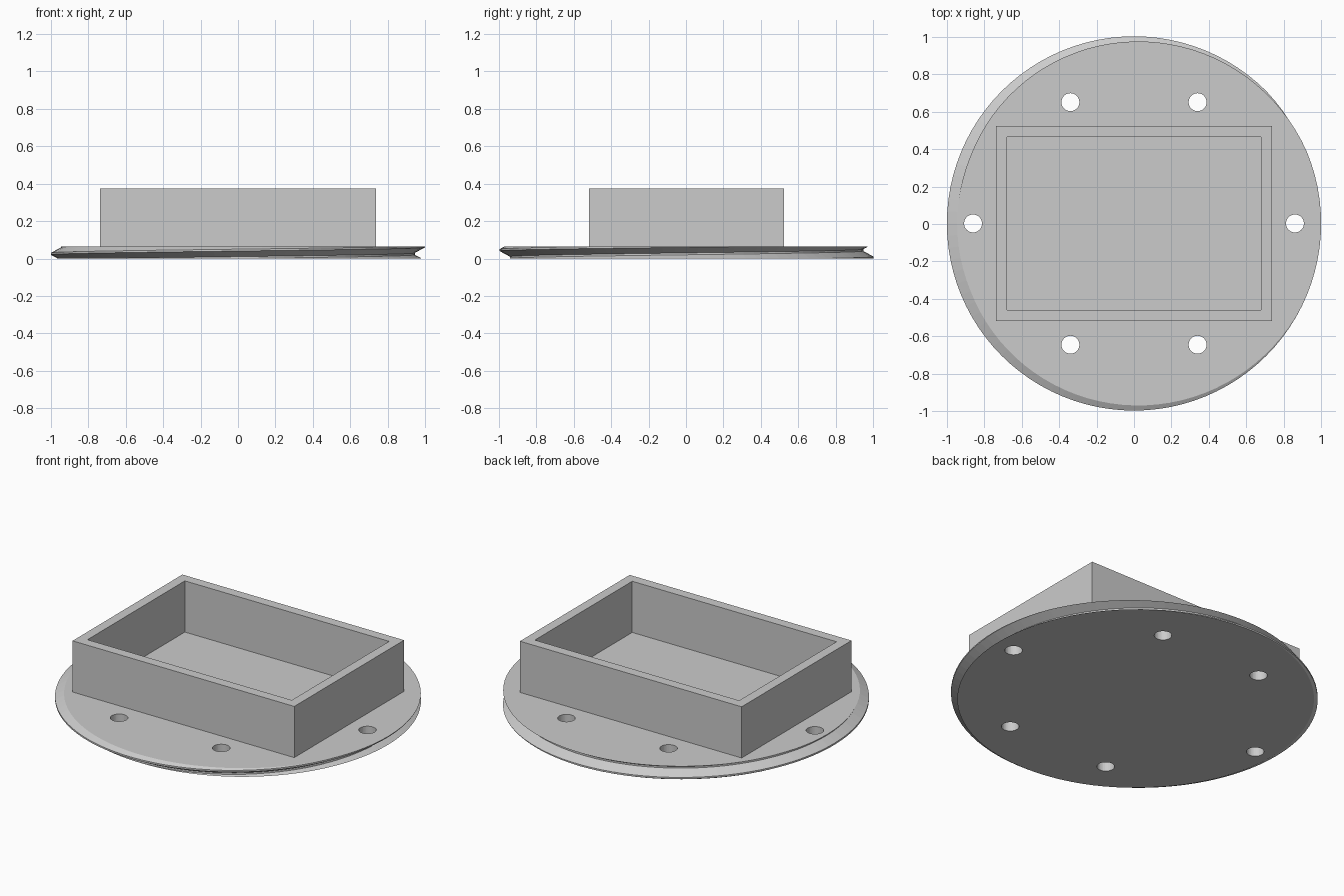
import bpy, bmesh, math
from math import cos, sin, tau
from mathutils import Vector

cube = bpy.data.objects.get("Cube")
if cube:
    bpy.data.objects.remove(cube)

THICK, PITCH, SEGS = 0.065, 0.08, 96
TOP = 0.373
CENTRE_Y = 0.003

grey = bpy.data.materials.new("plain grey")
grey.use_nodes = True
colour = (0.6, 0.6, 0.6, 1)
grey.diffuse_color = colour
grey.node_tree.nodes["Principled BSDF"].inputs["Base Color"].default_value = colour


def make_object(name, bm):
    bmesh.ops.recalc_face_normals(bm, faces=bm.faces)
    mesh = bpy.data.meshes.new(name)
    bm.to_mesh(mesh)
    bm.free()
    mesh.materials.append(grey)
    obj = bpy.data.objects.new(name, mesh)
    obj.location.y = CENTRE_Y
    bpy.context.collection.objects.link(obj)
    return obj


# Threaded disc: a helical strip of (radius, height in one pitch), trimmed flat and capped
profile = [(1.0, -0.02), (1.0, -0.01), (0.945, 0.02), (0.945, 0.03)]
bm = bmesh.new()
rows = []
for i in range(-2 * SEGS, 3 * SEGS + 1):
    a = tau * i / SEGS
    rows.append([bm.verts.new((r * cos(a), r * sin(a), z + PITCH * i / SEGS))
                 for r, z in profile])
for i in range(len(rows) - 1):
    for j in range(3):
        bm.faces.new((rows[i][j], rows[i + 1][j], rows[i + 1][j + 1], rows[i][j + 1]))
    if i + SEGS + 1 < len(rows):
        bm.faces.new((rows[i][3], rows[i + 1][3],
                      rows[i + SEGS + 1][0], rows[i + SEGS][0]))
for height, up in ((0, -1), (THICK, 1)):
    bmesh.ops.bisect_plane(bm, geom=bm.verts[:] + bm.edges[:] + bm.faces[:], dist=1e-6,
                           plane_co=(0, 0, height), plane_no=(0, 0, up), clear_outer=True)
bmesh.ops.remove_doubles(bm, verts=bm.verts, dist=1e-5)
bmesh.ops.holes_fill(bm, edges=[e for e in bm.edges if e.is_boundary], sides=0)
disc = make_object("threaded_disc", bm)

# Six bolt holes through the disc
bm = bmesh.new()
for x, y in [(s * 0.86, 0) for s in (-1, 1)] + [(s * 0.34, t * 0.648) for s in (-1, 1) for t in (-1, 1)]:
    made = bmesh.ops.create_cone(bm, cap_ends=True, segments=32, radius1=0.048,
                                 radius2=0.048, depth=0.4)
    bmesh.ops.translate(bm, verts=made["verts"], vec=(x, y, 0))
cutter = make_object("bolt_hole_cutter", bm)
cutter.hide_render = True
cutter.hide_viewport = True
cut = disc.modifiers.new("bolt holes", "BOOLEAN")
cut.operation = "DIFFERENCE"
cut.solver = "EXACT"
cut.object = cutter

# Open rectangular wall standing on the disc
bm = bmesh.new()
corners = ((-1, -1), (1, -1), (1, 1), (-1, 1))
loops = [[bm.verts.new((sx * w, sy * d, z)) for sx, sy in corners]
         for w, d, z in ((0.738, 0.522, THICK), (0.738, 0.522, TOP),
                         (0.68, 0.463, TOP), (0.68, 0.463, THICK))]
for k in range(3):
    for i in range(4):
        n = (i + 1) % 4
        bm.faces.new((loops[k][i], loops[k][n], loops[k + 1][n], loops[k + 1][i]))
make_object("box_wall", bm)
